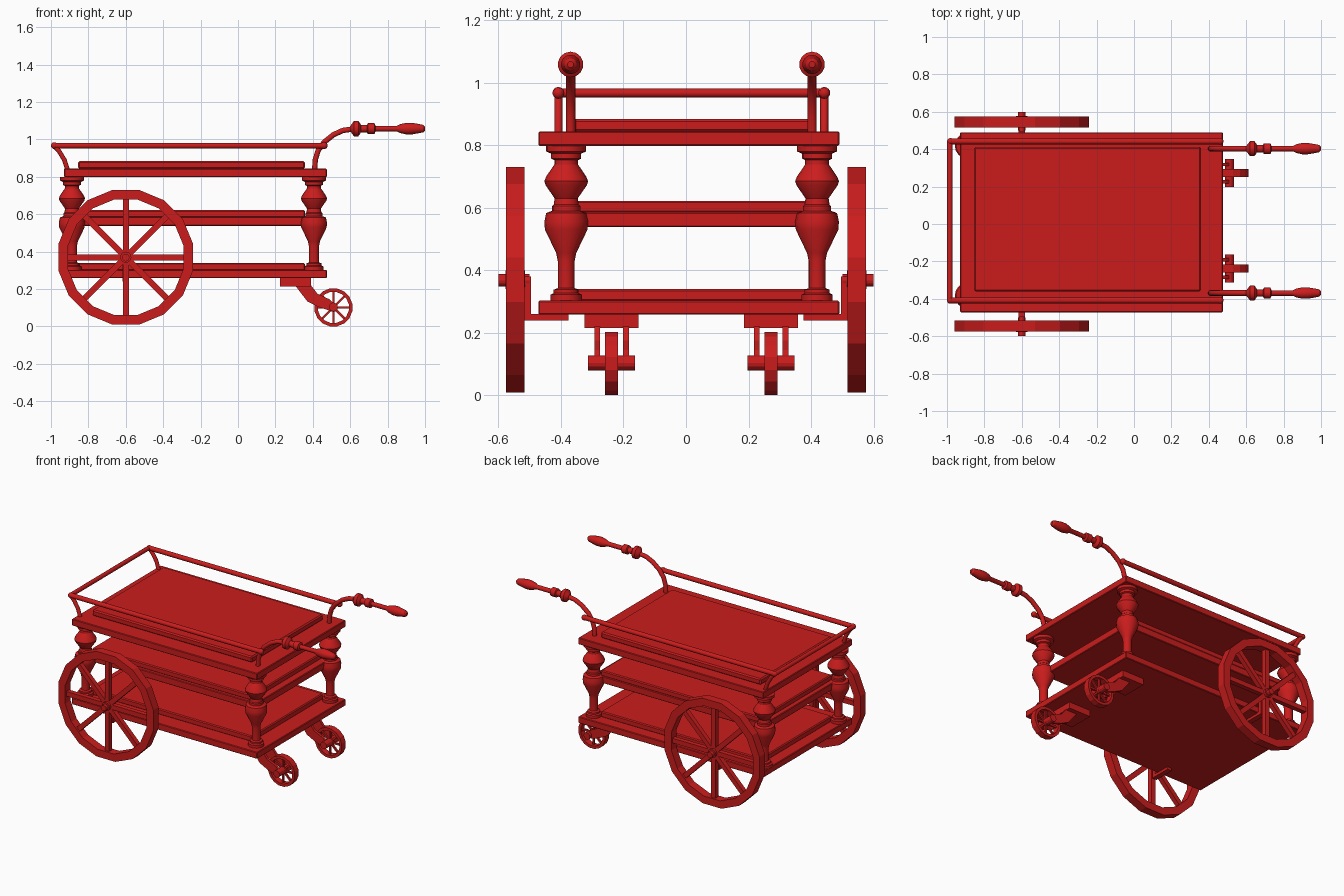
import bpy, bmesh
from math import pi, cos, sin
from mathutils import Matrix, Vector

if "Cube" in bpy.data.objects:
    bpy.data.objects.remove(bpy.data.objects["Cube"])

YC = 0.017  # centre line of the upper body
red = bpy.data.materials.new("red_paint")
red.diffuse_color = (0.6, 0.012, 0.012, 1)
red.use_nodes = True
red.node_tree.nodes["Principled BSDF"].inputs["Base Color"].default_value = red.diffuse_color


def finish(name, bm, smooth=None):
    bmesh.ops.recalc_face_normals(bm, faces=bm.faces)
    me = bpy.data.meshes.new(name)
    bm.to_mesh(me)
    bm.free()
    ob = bpy.data.objects.new(name, me)
    bpy.context.collection.objects.link(ob)
    me.materials.append(red)
    if smooth:
        bpy.ops.object.select_all(action='DESELECT')
        ob.select_set(True)
        bpy.context.view_layer.objects.active = ob
        bpy.ops.object.shade_smooth_by_angle(angle=smooth)
    return ob


def add_box(bm, lo, hi, pre=Matrix()):
    lo, hi = Vector(lo), Vector(hi)
    m = pre @ Matrix.Translation((lo + hi) / 2) @ Matrix.Diagonal((*(hi - lo), 1))
    return bmesh.ops.create_cube(bm, size=1, matrix=m)


def box(name, lo, hi, bevel=0):
    bm = bmesh.new()
    add_box(bm, lo, hi)
    if bevel:
        bmesh.ops.bevel(bm, geom=bm.edges[:], offset=bevel, segments=1, affect='EDGES')
    return finish(name, bm)


def add_lathe(bm, prof, sides, mat, closed=False, phase=0.0):
    # prof holds (radius, height) pairs revolved about local z
    rings = [[bm.verts.new(mat @ Vector((r * cos(2 * pi * (i + phase) / sides),
                                         r * sin(2 * pi * (i + phase) / sides), h)))
              for i in range(sides)] for r, h in prof]
    pairs = list(zip(rings, rings[1:]))
    if closed:
        pairs.append((rings[-1], rings[0]))
    for a, b in pairs:
        for i in range(sides):
            j = (i + 1) % sides
            bm.faces.new((a[i], a[j], b[j], b[i]))
    if not closed:
        bm.faces.new(rings[0])
        bm.faces.new(rings[-1])


def tube(name, pts, r, sides=10):
    # sweep a round section along a path lying in a single plane
    bm = bmesh.new()
    pts = [Vector(p) for p in pts]
    rings = []
    for k, p in enumerate(pts):
        t = (pts[min(k + 1, len(pts) - 1)] - pts[max(k - 1, 0)]).normalized()
        side = Vector((0, 1, 0)) if abs(t.y) < 0.5 else Vector((1, 0, 0))
        up = t.cross(side).normalized()
        rings.append([bm.verts.new(p + r * (cos(2 * pi * i / sides) * side + sin(2 * pi * i / sides) * up))
                      for i in range(sides)])
    for a, b in zip(rings, rings[1:]):
        for i in range(sides):
            j = (i + 1) % sides
            bm.faces.new((a[i], a[j], b[j], b[i]))
    bm.faces.new(rings[0])
    bm.faces.new(rings[-1])
    return finish(name, bm, 0.7)


def ball(name, loc, r):
    bm = bmesh.new()
    bmesh.ops.create_uvsphere(bm, u_segments=12, v_segments=8, radius=r, matrix=Matrix.Translation(loc))
    finish(name, bm, 0.7)


def wheel(name, loc, r_out, r_in, half, spoke, hub_r, hub_half, sides):
    bm = bmesh.new()
    base = Matrix.Translation(loc)
    turn = base @ Matrix.Rotation(pi / 2, 4, 'X')
    add_lathe(bm, [(r_out, -half), (r_out, half), (r_in, half), (r_in, -half)], sides, turn, True, 0.5)
    add_lathe(bm, [(hub_r, -hub_half), (hub_r, hub_half)], 12, turn)
    for i in range(8):
        add_box(bm, (0, -spoke, -spoke), ((r_out + r_in) / 2, spoke, spoke),
                base @ Matrix.Rotation(i * pi / 4, 4, 'Y'))
    finish(name, bm)


# Shelves, each with a raised panel
box("bottom_shelf", (-0.93, -0.472, 0.258), (0.475, 0.49, 0.303), 0.004)
box("bottom_panel", (-0.855, -0.36, 0.30), (0.358, 0.412, 0.34), 0.006)
box("middle_shelf", (-0.885, -0.38, 0.538), (0.405, 0.415, 0.586), 0.004)
box("middle_panel", (-0.855, -0.36, 0.583), (0.358, 0.412, 0.622), 0.006)
box("top_shelf", (-0.93, -0.472, 0.798), (0.475, 0.49, 0.844), 0.004)
box("top_panel", (-0.855, -0.36, 0.842), (0.358, 0.412, 0.884), 0.008)

# Turned corner posts
post = [(0.05, 0.30), (0.05, 0.322), (0.04, 0.327), (0.04, 0.338), (0.027, 0.343),
        (0.027, 0.43), (0.032, 0.455), (0.068, 0.53), (0.07, 0.555), (0.064, 0.583),
        (0.045, 0.59), (0.045, 0.605), (0.04, 0.61), (0.037, 0.63), (0.066, 0.672),
        (0.07, 0.685), (0.064, 0.70), (0.038, 0.738), (0.038, 0.752), (0.048, 0.757),
        (0.048, 0.773), (0.064, 0.78), (0.064, 0.80)]
for xn, x in (("front", 0.406), ("rear", -0.888)):
    for sn, y in (("near", YC - 0.40), ("far", YC + 0.402)):
        bm = bmesh.new()
        add_lathe(bm, post, 16, Matrix.Translation((x, y, 0)))
        finish(f"{xn}_{sn}_post", bm, 0.5)

# Grip profile: collars, rod and handle end, measured along x
grip = [(0.014, 0.60), (0.03, 0.612), (0.041, 0.62), (0.041, 0.643), (0.03, 0.652),
        (0.02, 0.657), (0.02, 0.69), (0.029, 0.694), (0.029, 0.73), (0.015, 0.735),
        (0.015, 0.85), (0.024, 0.868), (0.031, 0.90), (0.031, 0.93), (0.024, 0.97),
        (0.02, 0.99), (0.01, 1.0)]

for sn, s in (("near", -1), ("far", 1)):
    # Push handles
    y = YC + s * 0.386
    tube(f"{sn}_handle_rod", [(0.41, y, 0.84), (0.413, y, 0.89), (0.428, y, 0.94), (0.46, y, 0.985),
                              (0.51, y, 1.025), (0.56, y, 1.048), (0.63, y, 1.058)], 0.015)
    bm = bmesh.new()
    add_lathe(bm, grip, 14, Matrix.Translation((0, y, 1.058)) @ Matrix.Rotation(pi / 2, 4, 'Y'))
    finish(f"{sn}_handle_grip", bm, 0.5)

    # Side rails with rear stanchions
    y = YC + s * 0.425
    tube(f"{sn}_side_rail", [(-0.985, y, 0.967), (0.47, y, 0.967)], 0.016)
    ball(f"{sn}_rail_front_cap", (0.46, y, 0.967), 0.019)
    ball(f"{sn}_rail_rear_joint", (-0.982, y, 0.967), 0.018)
    tube(f"{sn}_rear_stanchion", [(-0.983, y, 0.967), (-0.955, y, 0.935), (-0.928, y, 0.89),
                                  (-0.912, y, 0.84)], 0.013)

    # Large spoked wheels with axle stub and bracket
    wheel(f"{sn}_large_wheel", (-0.6, s * 0.546, 0.37), 0.367, 0.315, 0.029, 0.016, 0.03, 0.031, 16)
    bm = bmesh.new()
    add_lathe(bm, [(0.02, -0.05), (0.02, 0.05)], 12,
              Matrix.Translation((-0.6, s * 0.55, 0.368)) @ Matrix.Rotation(pi / 2, 4, 'X'))
    finish(f"{sn}_axle", bm)
    bm = bmesh.new()
    add_box(bm, (-0.617, min(s * 0.495, s * 0.52), 0.24), (-0.583, max(s * 0.495, s * 0.52), 0.38))
    add_box(bm, (-0.617, min(s * 0.375, s * 0.52), 0.24), (-0.583, max(s * 0.375, s * 0.52), 0.26))
    finish(f"{sn}_axle_bracket", bm)

    # Small casters: plate, forked arms, axle blocks, wheel
    y = YC + s * 0.255
    box(f"{sn}_caster_plate", (0.225, y - 0.086, 0.215), (0.39, y + 0.086, 0.26))
    arm = [(0.305, 0.22), (0.39, 0.22), (0.425, 0.175), (0.49, 0.145), (0.51, 0.125),
           (0.49, 0.085), (0.43, 0.105), (0.37, 0.135)]
    for side, d in (("inner", -s), ("outer", s)):
        bm = bmesh.new()
        f = bm.faces.new([bm.verts.new((px, y + d * 0.046 - 0.009, pz)) for px, pz in arm])
        ext = bmesh.ops.extrude_face_region(bm, geom=[f])
        bmesh.ops.translate(bm, vec=(0, 0.018, 0),
                            verts=[v for v in ext["geom"] if isinstance(v, bmesh.types.BMVert)])
        finish(f"{sn}_caster_{side}_arm", bm)
    bm = bmesh.new()
    add_lathe(bm, [(0.024, -0.075), (0.024, 0.075)], 12,
              Matrix.Translation((0.51, y, 0.104)) @ Matrix.Rotation(pi / 2, 4, 'X'))
    finish(f"{sn}_caster_axle", bm)
    wheel(f"{sn}_caster_wheel", (0.51, y, 0.102), 0.103, 0.084, 0.021, 0.006, 0.024, 0.021, 16)

# Rear cross rail
tube("rear_rail", [(-0.985, YC - 0.425, 0.967), (-0.985, YC + 0.425, 0.967)], 0.0145)
